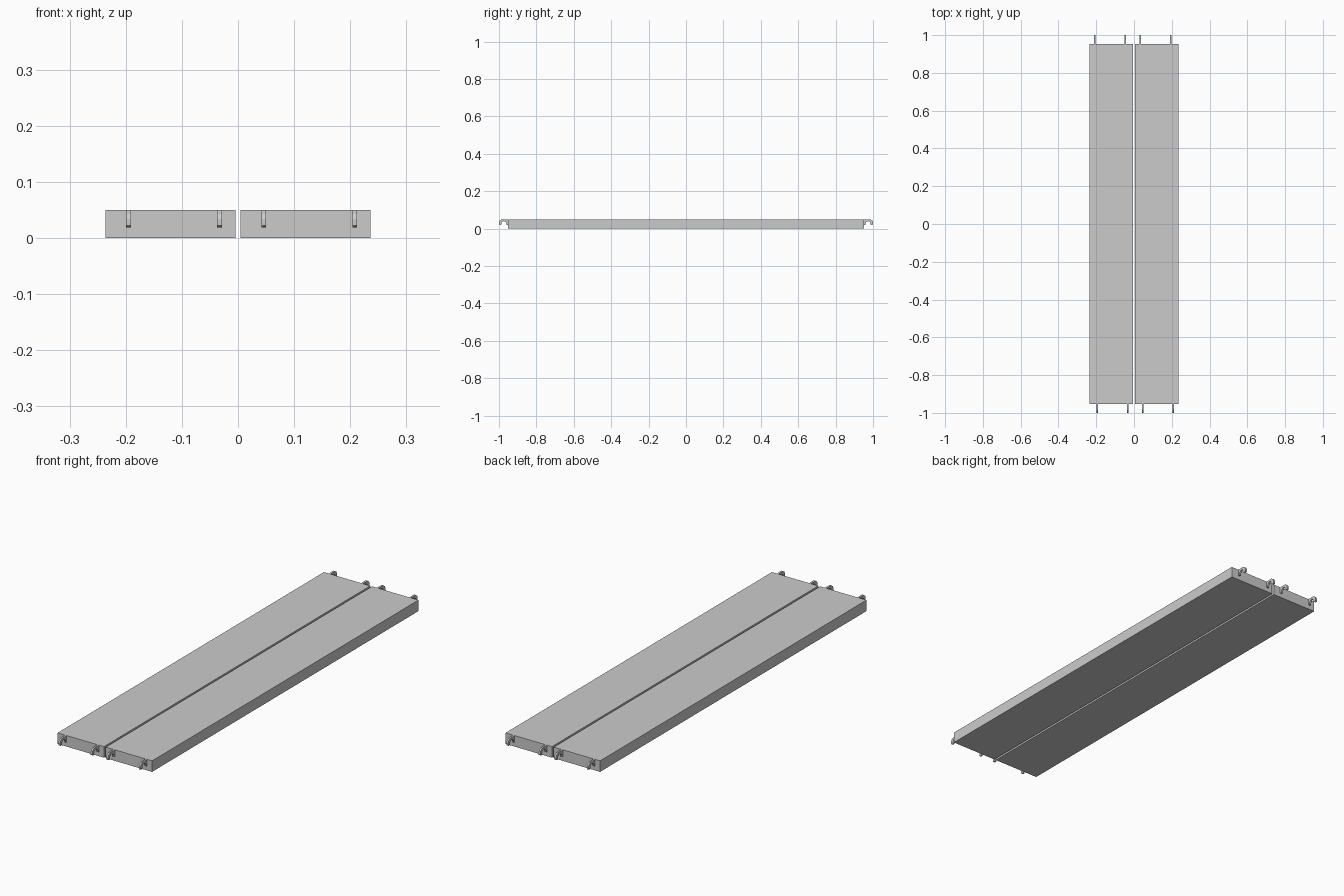
import bpy, bmesh, math

if "Cube" in bpy.data.objects:
    bpy.data.objects.remove(bpy.data.objects["Cube"])

HALF_W, HALF_L, H = 0.116, 0.952, 0.05
HOOK_T = 0.0085

# hook side profile: (distance from plank centre, height)
N = 8
inner = [(0.9735 - 0.0145 * math.cos(math.pi * i / N), 0.021 + 0.019 * math.sin(math.pi * i / N))
         for i in range(N + 1)]
PROFILE = [(HALF_L, 0.02), *inner, (0.992, 0.0185), (1.0, 0.022), (1.0, 0.034),
           (0.996, 0.043), (0.986, H), (HALF_L, H)]


def finish(name, bm):
    bmesh.ops.recalc_face_normals(bm, faces=bm.faces)
    mesh = bpy.data.meshes.new(name)
    bm.to_mesh(mesh)
    bm.free()
    ob = bpy.data.objects.new(name, mesh)
    bpy.context.collection.objects.link(ob)
    return ob


def plank(name, cx):
    bm = bmesh.new()
    bmesh.ops.create_cube(bm, size=1)
    for v in bm.verts:
        v.co = (v.co.x * 2 * HALF_W + cx, v.co.y * 2 * HALF_L, v.co.z * H + H / 2)
    return finish(name, bm)


def hook(name, x, side):
    bm = bmesh.new()
    face = bm.faces.new([bm.verts.new((x - HOOK_T / 2, side * y, z)) for y, z in PROFILE])
    ext = bmesh.ops.extrude_face_region(bm, geom=[face])
    new = [g for g in ext["geom"] if isinstance(g, bmesh.types.BMVert)]
    bmesh.ops.translate(bm, verts=new, vec=(HOOK_T, 0, 0))
    return finish(name, bm)


# two planks, each with a pair of offset hooks at both ends
for label, cx in (("left", -0.1205), ("right", 0.1205)):
    plank(label + "_plank", cx)
    for end, side in (("front", -1), ("back", 1)):
        for i, off in enumerate((-0.0745, 0.0875)):
            hook(f"{label}_{end}_hook_{i + 1}", cx - side * off, side)
